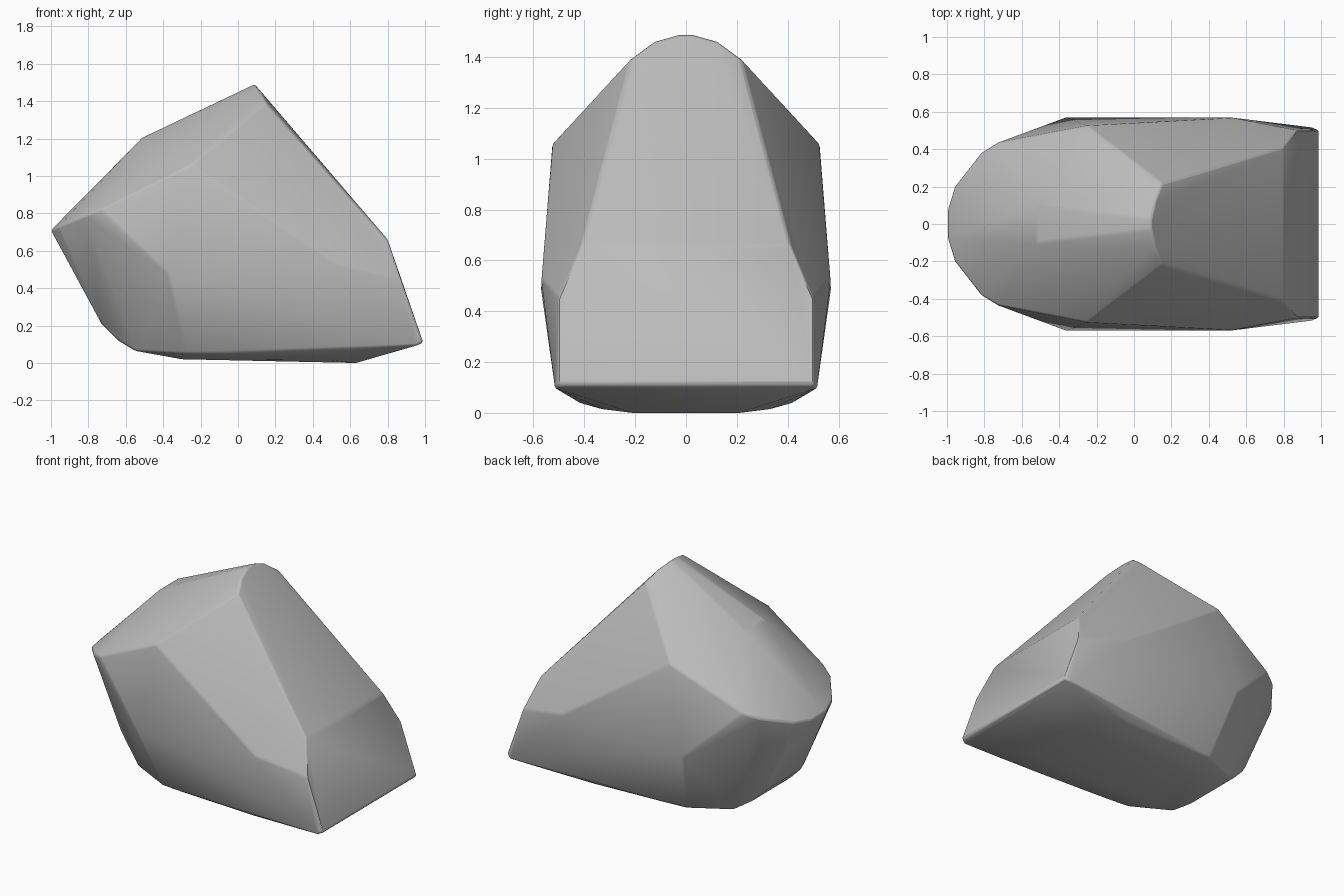
import bpy
import bmesh
import math

cube = bpy.data.objects.get("Cube")
if cube:
    bpy.data.objects.remove(cube, do_unlink=True)

# Stone colour
stone = bpy.data.materials.new("stone_grey")
stone.use_nodes = True
grey = (0.5, 0.5, 0.5, 1)
stone.diffuse_color = grey
stone.node_tree.nodes["Principled BSDF"].inputs["Base Color"].default_value = grey

# Corners of one half, mirrored across y
crest = [(0.09, 0.03, 1.49), (0.11, 0.12, 1.465), (0.15, 0.22, 1.39),
         (-0.52, 0.1, 1.2), (-0.25, 0.525, 1.06)]
nose = [(-1, 0.07, 0.71), (-0.96, 0.2, 0.73), (-0.82, 0.38, 0.79), (-0.73, 0.435, 0.82)]
flank = [(-0.37, 0.57, 0.48), (0.53, 0.57, 0.53)]
end = [(0.8, 0.41, 0.66), (0.87, 0.5, 0.45), (0.99, 0.5, 0.11), (0.96, 0.515, 0.095)]
base = [(-0.73, 0.2, 0.21), (-0.64, 0.22, 0.12), (-0.55, 0.28, 0.065), (-0.3, 0.22, 0.02),
        (-0.28, 0.4, 0.05), (0.4, 0.42, 0.04), (0.5, 0.33, 0.015), (0.63, 0.21, 0)]

# Rock body as the hull of its corners
bm = bmesh.new()
for x, y, z in crest + nose + flank + end + base:
    for side in (-1, 1):
        bm.verts.new((x, y * side, z))
hull = bmesh.ops.convex_hull(bm, input=bm.verts[:])
loose = [v for v in bm.verts if not v.link_faces]
bmesh.ops.delete(bm, geom=loose, context="VERTS")
bmesh.ops.dissolve_limit(bm, angle_limit=math.radians(2), verts=bm.verts[:], edges=bm.edges[:])
bmesh.ops.recalc_face_normals(bm, faces=bm.faces[:])
mesh = bpy.data.meshes.new("rock")
bm.to_mesh(mesh)
bm.free()
mesh.materials.append(stone)
rock = bpy.data.objects.new("rock", mesh)
bpy.context.collection.objects.link(rock)

# Worn edges
bevel = rock.modifiers.new("worn_edges", "BEVEL")
bevel.width = 0.012
bevel.segments = 2
bevel.limit_method = "ANGLE"
bevel.angle_limit = math.radians(18)
bpy.context.view_layer.objects.active = rock
rock.select_set(True)
bpy.ops.object.shade_smooth_by_angle(angle=math.radians(35))
